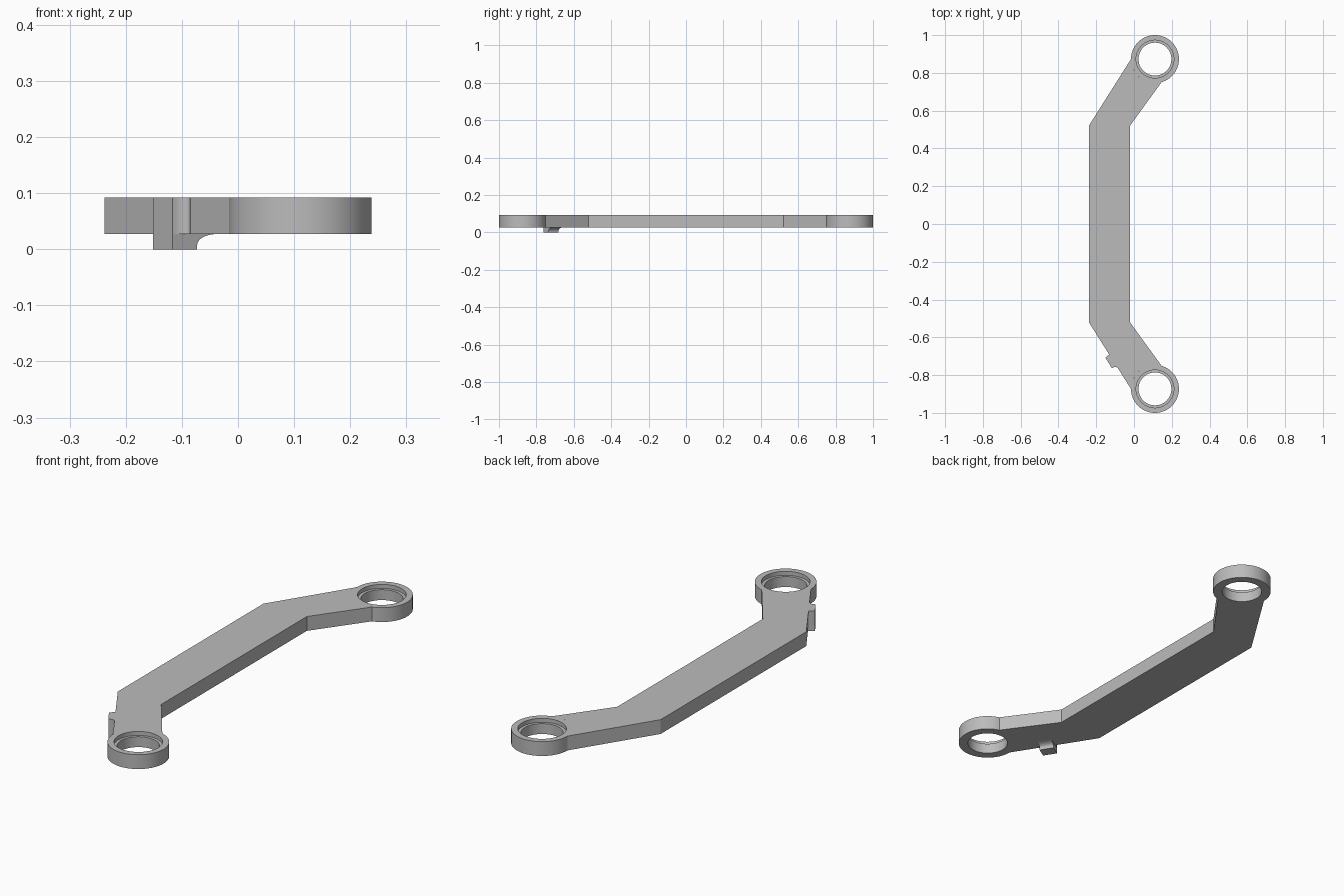
import bpy, bmesh
from math import sin, cos, pi, radians
from mathutils import Vector

cube = bpy.data.objects.get("Cube")
if cube:
    bpy.data.objects.remove(cube, do_unlink=True)

GREY = (0.5, 0.5, 0.5, 1)
mat = bpy.data.materials.new("plain grey")
mat.use_nodes = True
mat.diffuse_color = GREY
mat.node_tree.nodes["Principled BSDF"].inputs["Base Color"].default_value = GREY

BOTTOM, TOP = 0.027, 0.092
RING_X, RING_Y, RING_R = 0.111, 0.873, 0.127


def finish(name, bm):
    bmesh.ops.remove_doubles(bm, verts=bm.verts, dist=1e-5)
    bmesh.ops.recalc_face_normals(bm, faces=bm.faces)
    mesh = bpy.data.meshes.new(name)
    bm.to_mesh(mesh)
    bm.free()
    mesh.materials.append(mat)
    obj = bpy.data.objects.new(name, mesh)
    bpy.context.collection.objects.link(obj)
    bpy.ops.object.select_all(action='DESELECT')
    obj.select_set(True)
    bpy.context.view_layer.objects.active = obj
    bpy.ops.object.shade_smooth_by_angle(angle=radians(30))
    return obj


def prism(name, points, offset):
    """Extrude a closed outline of 3D points along an offset."""
    bm = bmesh.new()
    face = bm.faces.new([bm.verts.new(p) for p in points])
    new = bmesh.ops.extrude_face_region(bm, geom=[face], use_keep_orig=True)["geom"]
    bmesh.ops.translate(bm, vec=offset,
                        verts=[v for v in new if isinstance(v, bmesh.types.BMVert)])
    return finish(name, bm)


def arc(cx, cy, rx, ry, a0, a1, n):
    angles = [radians(a0 + (a1 - a0) * i / n) for i in range(n + 1)]
    return [(cx + rx * cos(a), cy + ry * sin(a)) for a in angles]


# Bent arm: one half outline, mirrored front to back
half = [(-0.238, 0.522)] + arc(RING_X, RING_Y, RING_R, RING_R, 180, 286, 24) + [(-0.02, 0.522)]
outline = half + [(x, -y) for x, y in reversed(half)]
prism("bent_arm", [(x, y, BOTTOM) for x, y in outline], (0, 0, TOP - BOTTOM))

# End rings with a stepped bore, revolved from a section
section = [(0.087, BOTTOM), (RING_R, BOTTOM), (RING_R, TOP),
           (0.1, TOP), (0.1, TOP - 0.018), (0.087, TOP - 0.018)]
for name, side in (("front_ring", -1), ("back_ring", 1)):
    bm = bmesh.new()
    verts = [bm.verts.new((RING_X + r, side * RING_Y, z)) for r, z in section]
    edges = [bm.edges.new((verts[i], verts[i - 1])) for i in range(len(verts))]
    bmesh.ops.spin(bm, geom=verts + edges, cent=(RING_X, side * RING_Y, 0),
                   axis=(0, 0, 1), angle=2 * pi, steps=72)
    finish(name, bm)

# Local frame of the tab on the slanted front part of the arm
along = Vector((0.222, -0.351, 0)).normalized()
outward = Vector((along.y, -along.x, 0))
up = Vector((0, 0, 1))
base = Vector((-0.112, -0.722, 0))
WIDTH, DEPTH = 0.032, 0.026

# Side tab with hollow flanks
flank = arc(0.05, DEPTH, 0.018, DEPTH, 180, 270, 8)
tab = [(-0.037, 0), (-WIDTH, DEPTH)] + flank + [(0.05, -0.01), (-0.037, -0.01)]
prism("side_tab", [base + along * s + outward * n + up * BOTTOM for s, n in tab],
      (0, 0, TOP - BOTTOM))

# Hooked foot below the tab, blending into the underside
curve = arc(0.066, 0.007, 0.04, 0.02, 180, 90, 8)
foot = [(-DEPTH, BOTTOM), (-DEPTH, 0), (0.026, 0)] + curve
prism("hook_foot", [base - along * WIDTH - outward * t + up * z for t, z in foot],
      along * WIDTH * 2)
